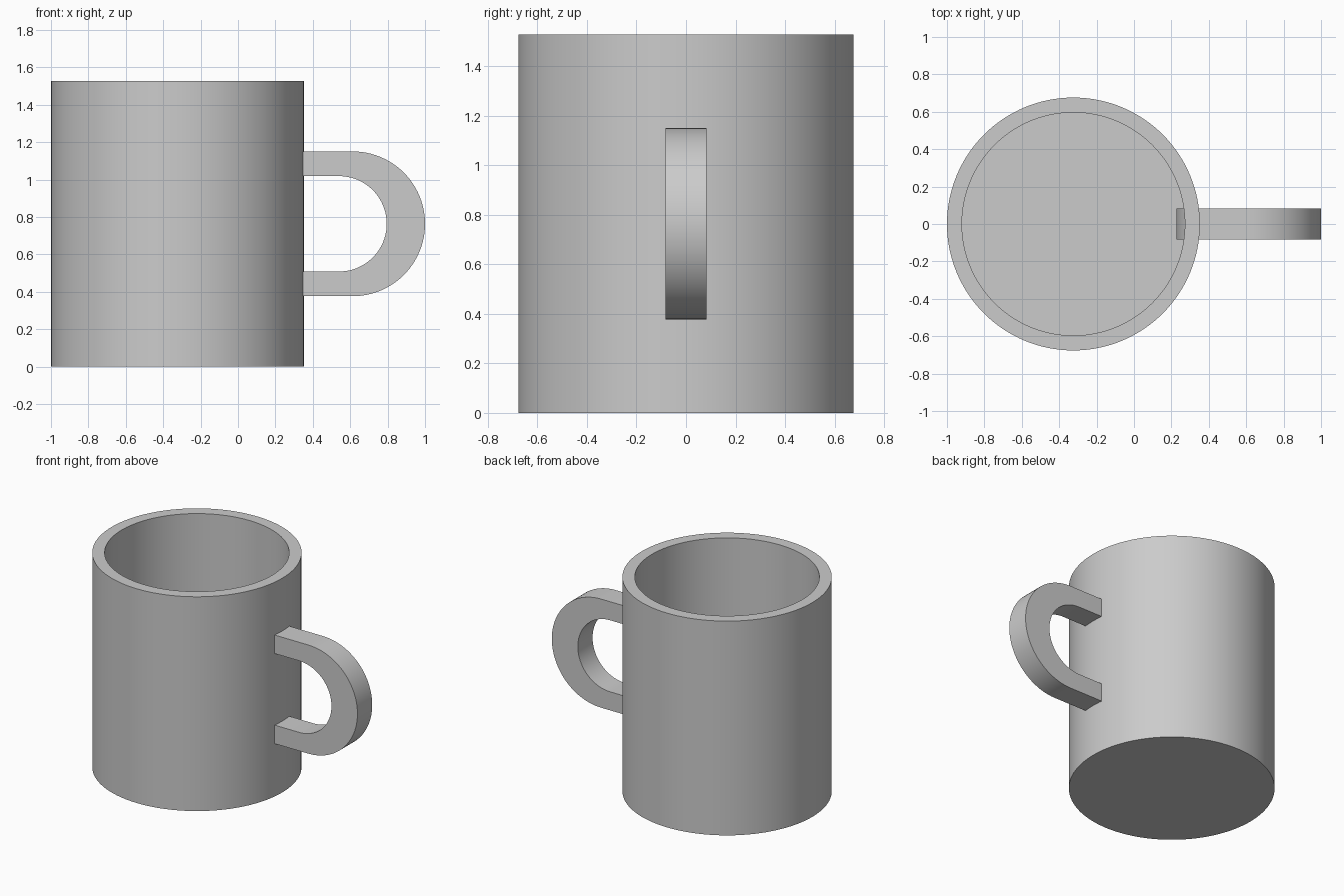
import bpy
import bmesh
import math

default = bpy.data.objects.get("Cube")
if default:
    bpy.data.objects.remove(default, do_unlink=True)

# One plain grey for the whole mug
grey = bpy.data.materials.new("plain_grey")
grey.use_nodes = True
colour = (0.6, 0.6, 0.6, 1.0)
grey.diffuse_color = colour
grey.node_tree.nodes["Principled BSDF"].inputs["Base Color"].default_value = colour

CUP_X, CUP_R, WALL, HEIGHT = -0.324, 0.676, 0.08, 1.527
MID_Z = HEIGHT / 2
HANDLE_HALF_WIDTH = 0.083
OUTER_X, OUTER_R = 0.613, 0.387
INNER_X, INNER_R = 0.54, 0.255
ROOT_X = 0.31          # hidden inside the cup wall


def finish(name, bm):
    bmesh.ops.recalc_face_normals(bm, faces=bm.faces)
    mesh = bpy.data.meshes.new(name)
    bm.to_mesh(mesh)
    bm.free()
    mesh.materials.append(grey)
    obj = bpy.data.objects.new(name, mesh)
    bpy.context.collection.objects.link(obj)
    bpy.ops.object.select_all(action="DESELECT")
    obj.select_set(True)
    bpy.context.view_layer.objects.active = obj
    bpy.ops.object.shade_smooth_by_angle(angle=math.radians(30))
    return obj


def arc(cx, radius, start, end, steps=48):
    angles = [start + (end - start) * i / steps for i in range(steps + 1)]
    return [(cx + radius * math.cos(a), MID_Z + radius * math.sin(a)) for a in angles]


def plate(name, outline):
    """Extrude an outline in x and z to the width of the handle."""
    bm = bmesh.new()
    face = bm.faces.new([bm.verts.new((x, -HANDLE_HALF_WIDTH, z)) for x, z in outline])
    moved = bmesh.ops.extrude_face_region(bm, geom=[face])["geom"]
    verts = [v for v in moved if isinstance(v, bmesh.types.BMVert)]
    bmesh.ops.translate(bm, verts=verts, vec=(0, 2 * HANDLE_HALF_WIDTH, 0))
    return finish(name, bm)


# Cup: cylinder with an inset rim pushed down to the inner floor
bm = bmesh.new()
bmesh.ops.create_cone(bm, cap_ends=True, segments=128, radius1=CUP_R,
                      radius2=CUP_R, depth=HEIGHT)
bmesh.ops.translate(bm, verts=bm.verts, vec=(CUP_X, 0, MID_Z))
top = max(bm.faces, key=lambda f: f.calc_center_median().z)
bmesh.ops.inset_region(bm, faces=[top], thickness=WALL)
moved = bmesh.ops.extrude_face_region(bm, geom=[top])["geom"]
floor_verts = [v for v in moved if isinstance(v, bmesh.types.BMVert)]
bmesh.ops.translate(bm, verts=floor_verts, vec=(0, 0, WALL - HEIGHT))
if top.is_valid:
    bmesh.ops.delete(bm, geom=[top], context="FACES_ONLY")
finish("cup", bm)

# Handle: two straight arms joined by a half round bow
quarter = math.pi / 2
outer = arc(OUTER_X, OUTER_R, -quarter, quarter)
inner = arc(INNER_X, INNER_R, quarter, -quarter)
plate("handle",
      [(ROOT_X, MID_Z - OUTER_R)] + outer
      + [(ROOT_X, MID_Z + OUTER_R), (ROOT_X, MID_Z + INNER_R)] + inner
      + [(ROOT_X, MID_Z - INNER_R)])

# Rounded handle root showing through the inner wall
half_angle = math.acos((OUTER_X - ROOT_X) / OUTER_R)
plate("handle_root", arc(OUTER_X, OUTER_R, math.pi - half_angle, math.pi + half_angle))
